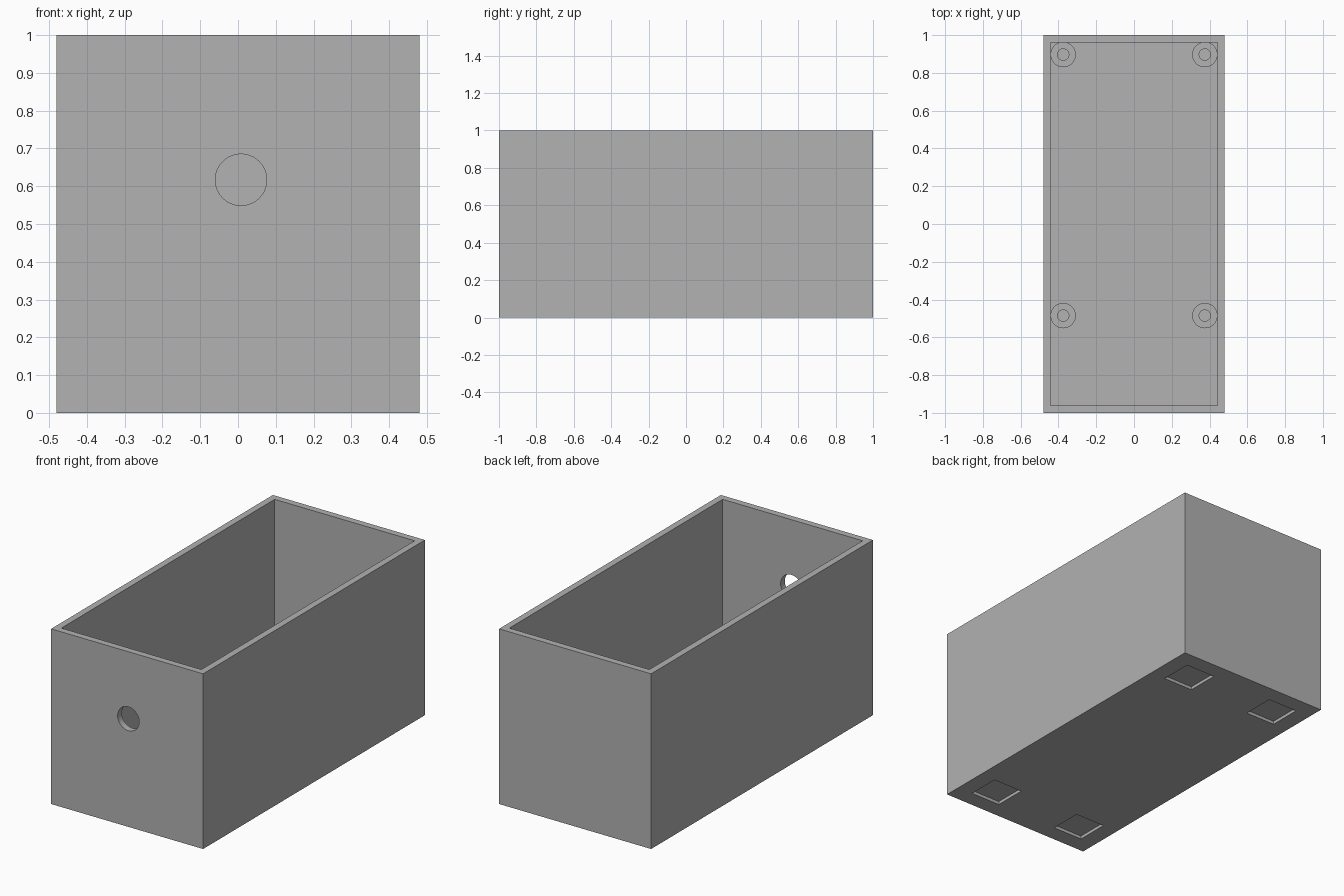
import bpy
import math
from mathutils import Vector

if "Cube" in bpy.data.objects:
    bpy.data.objects.remove(bpy.data.objects["Cube"], do_unlink=True)

HALF_X, HALF_Y, HEIGHT = 0.48, 1.0, 1.0
WALL, FLOOR = 0.038, 0.04
POST_HEIGHT, RECESS = 0.10, 0.018

grey = bpy.data.materials.new("mid grey")
grey.use_nodes = True
grey.diffuse_color = (0.445, 0.445, 0.445, 1)
grey.node_tree.nodes["Principled BSDF"].inputs["Base Color"].default_value = grey.diffuse_color


def block(name, low, high):
    """Box between two opposite corners."""
    low, high = Vector(low), Vector(high)
    bpy.ops.mesh.primitive_cube_add(size=1, location=(low + high) / 2)
    ob = bpy.context.object
    ob.name = name
    ob.scale = high - low
    bpy.ops.object.transform_apply(location=True, rotation=True, scale=True)
    return ob


def rod(name, radius, depth, centre, rotation=(0, 0, 0)):
    bpy.ops.mesh.primitive_cylinder_add(vertices=64, radius=radius, depth=depth,
                                        location=centre, rotation=rotation)
    ob = bpy.context.object
    ob.name = name
    return ob


def cut(target, cutter):
    """Subtract the cutter from the target, then discard it."""
    cutter.hide_render = True
    mod = target.modifiers.new("cut", "BOOLEAN")
    mod.operation, mod.solver, mod.object = "DIFFERENCE", "EXACT", cutter
    bpy.context.view_layer.objects.active = target
    bpy.ops.object.modifier_apply(modifier=mod.name)
    bpy.data.objects.remove(cutter, do_unlink=True)


def finish(ob):
    ob.data.materials.clear()
    ob.data.materials.append(grey)
    bpy.ops.object.select_all(action="DESELECT")
    ob.select_set(True)
    bpy.context.view_layer.objects.active = ob
    bpy.ops.object.shade_smooth_by_angle(angle=math.radians(30))


# Open-topped box
box = block("box_shell", (-HALF_X, -HALF_Y, 0), (HALF_X, HALF_Y, HEIGHT))
cut(box, block("cavity", (WALL - HALF_X, WALL - HALF_Y, FLOOR),
               (HALF_X - WALL, HALF_Y - WALL, HEIGHT + 0.1)))

# Round opening in the front wall
cut(box, rod("front_opening", 0.068, 0.2, (0.008, -HALF_Y, 0.617), (math.pi / 2, 0, 0)))

# Shallow square recesses under the floor
for sx in (-1, 1):
    for sy in (-1, 1):
        x, y, h = sx * 0.29, sy * 0.81, 0.094
        cut(box, block("foot_recess", (x - h, y - h, -0.1), (x + h, y + h, RECESS)))
finish(box)

# Hollow mounting posts on the floor
for side, x in (("right", -0.375), ("left", 0.375)):
    for end, y in (("front", -0.485), ("back", 0.897)):
        post = rod(f"{end}_{side}_mounting_post", 0.067, POST_HEIGHT,
                   (x, y, FLOOR + POST_HEIGHT / 2))
        cut(post, rod("screw_hole", 0.03, POST_HEIGHT, (x, y, FLOOR + POST_HEIGHT / 2 + 0.005)))
        finish(post)
